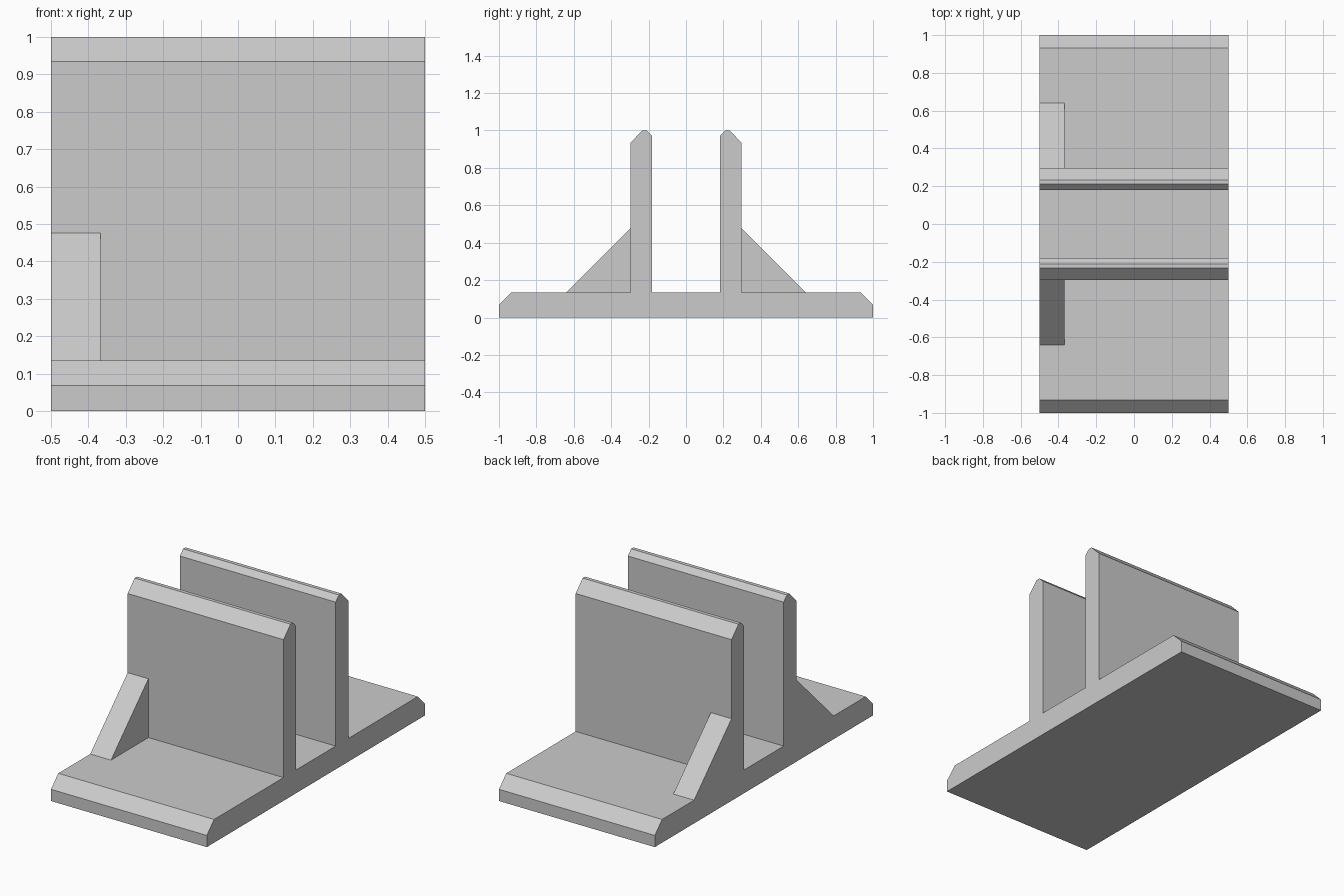
import bpy
import bmesh

# Remove the default cube
cube = bpy.data.objects.get("Cube")
if cube:
    bpy.data.objects.remove(cube, do_unlink=True)

# Single plain material
grey = bpy.data.materials.new("light_grey")
grey.use_nodes = True
colour = (0.6, 0.6, 0.6, 1)
grey.diffuse_color = colour
grey.node_tree.nodes["Principled BSDF"].inputs["Base Color"].default_value = colour

HALF_WIDTH = 0.5
BASE_TOP = 0.135
WALL_OUT = 0.297


def extrude_profile(name, profile, x0, x1):
    """Extrude a (y, z) profile along x into a closed solid."""
    bm = bmesh.new()
    face = bm.faces.new([bm.verts.new((x0, y, z)) for y, z in profile])
    result = bmesh.ops.extrude_face_region(bm, geom=[face])
    moved = [g for g in result["geom"] if isinstance(g, bmesh.types.BMVert)]
    bmesh.ops.translate(bm, verts=moved, vec=(x1 - x0, 0, 0))
    bmesh.ops.recalc_face_normals(bm, faces=bm.faces)
    mesh = bpy.data.meshes.new(name)
    bm.to_mesh(mesh)
    bm.free()
    mesh.materials.append(grey)
    obj = bpy.data.objects.new(name, mesh)
    bpy.context.collection.objects.link(obj)
    return obj


# Base, walls and gussets form one continuous side outline: half of it, mirrored
half = [(1, 0), (1, 0.068), (0.933, BASE_TOP), (WALL_OUT, BASE_TOP),
        (WALL_OUT, 0.935), (0.233, 1), (0.211, 1), (0.181, 0.97),
        (0.181, BASE_TOP)]
outline = half + [(-y, z) for y, z in reversed(half)]
extrude_profile("base_with_two_walls", outline, -HALF_WIDTH, HALF_WIDTH)

# Triangular braces on the right edge, outside each wall
for side, name in ((-1, "front_gusset"), (1, "back_gusset")):
    triangle = [(side * WALL_OUT, BASE_TOP), (side * 0.64, BASE_TOP),
                (side * WALL_OUT, 0.476)]
    extrude_profile(name, triangle, -HALF_WIDTH, -0.367)
